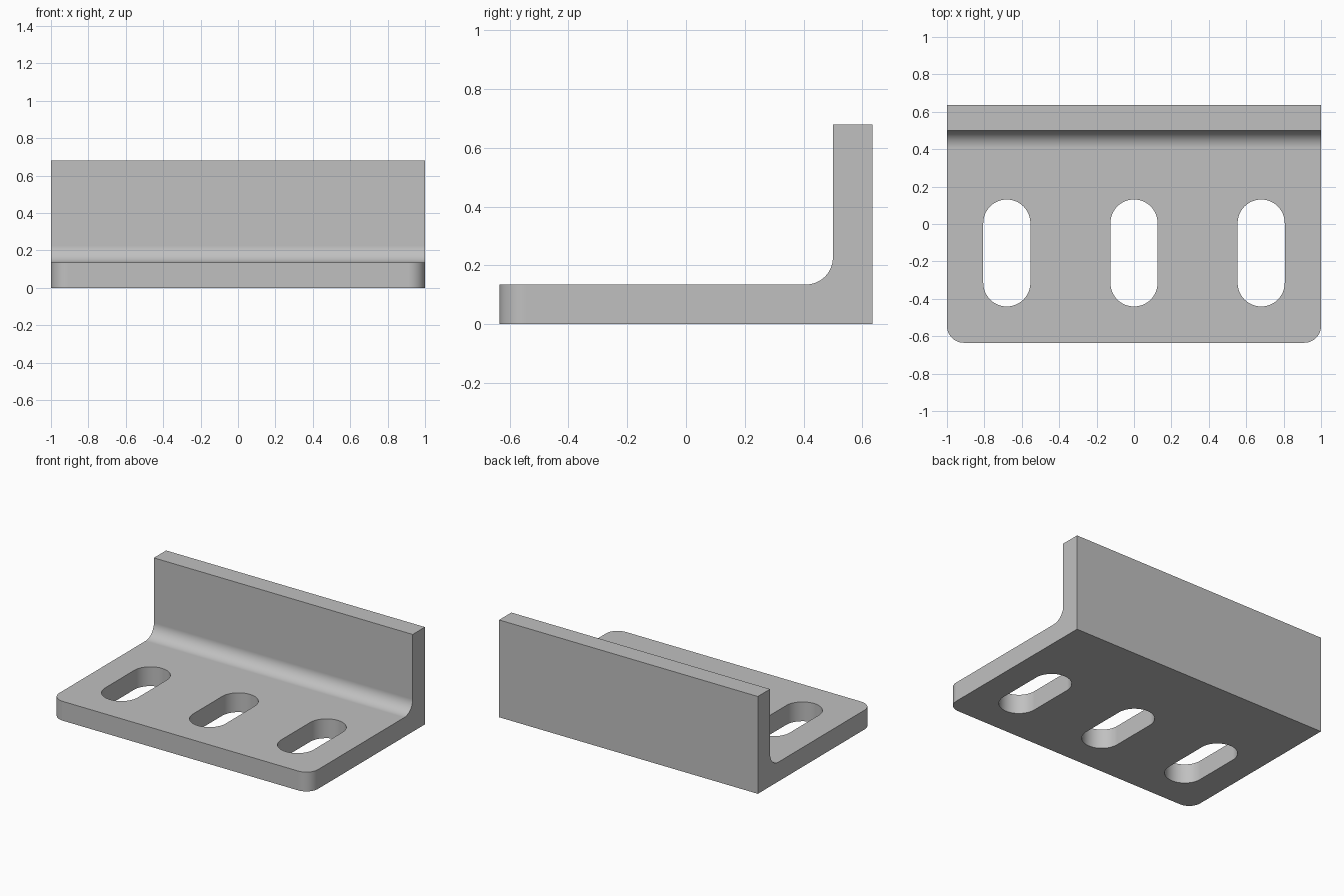
import bpy
import bmesh
import math

if "Cube" in bpy.data.objects:
    bpy.data.objects.remove(bpy.data.objects["Cube"], do_unlink=True)

DEPTH, HEIGHT, THICK = 0.635, 0.68, 0.135
FILLET, CORNER = 0.092, 0.09
SLOT_RADIUS, SLOT_FRONT, SLOT_BACK, SLOT_PITCH = 0.126, -0.315, 0.005, 0.68

# Plain grey metal
metal = bpy.data.materials.new("grey metal")
metal.use_nodes = True
grey = (0.53, 0.53, 0.53, 1)
metal.diffuse_color = grey
metal.node_tree.nodes["Principled BSDF"].inputs["Base Color"].default_value = grey


def extrude(name, points, offset):
    """Make a solid by extruding a closed outline along an offset."""
    bm = bmesh.new()
    face = bm.faces.new([bm.verts.new(p) for p in points])
    result = bmesh.ops.extrude_face_region(bm, geom=[face])
    moved = [g for g in result["geom"] if isinstance(g, bmesh.types.BMVert)]
    bmesh.ops.translate(bm, verts=moved, vec=offset)
    bmesh.ops.recalc_face_normals(bm, faces=bm.faces)
    mesh = bpy.data.meshes.new(name)
    bm.to_mesh(mesh)
    bm.free()
    obj = bpy.data.objects.new(name, mesh)
    bpy.context.collection.objects.link(obj)
    return obj


def round_edges(obj, test, radius):
    """Round the edges whose midpoint and direction pass the test."""
    bm = bmesh.new()
    bm.from_mesh(obj.data)
    edges = [e for e in bm.edges
             if test((e.verts[0].co + e.verts[1].co) / 2, e.verts[1].co - e.verts[0].co)]
    bmesh.ops.bevel(bm, geom=edges, offset=radius, offset_type='OFFSET',
                    segments=12, profile=0.5, affect='EDGES')
    bm.to_mesh(obj.data)
    bm.free()


# L-shaped body: base plate and upright flange
inner = DEPTH - THICK
outline = [(-DEPTH, 0), (DEPTH, 0), (DEPTH, HEIGHT), (inner, HEIGHT),
           (inner, THICK), (-DEPTH, THICK)]
bracket = extrude("angle_bracket", [(-1, y, z) for y, z in outline], (2, 0, 0))
bracket.data.materials.append(metal)

# Inner fillet, then the two front corners of the plate
round_edges(bracket, lambda m, d: abs(d.x) > 1 and abs(m.y - inner) < 0.01
            and abs(m.z - THICK) < 0.01, FILLET)
round_edges(bracket, lambda m, d: abs(d.z) > 0.1 and abs(d.x) + abs(d.y) < 0.01
            and m.y < -DEPTH + 0.01, CORNER)

# Three mounting slots
cutters = []
for i in (-1, 0, 1):
    points = []
    for end_y, start in ((SLOT_BACK, 0), (SLOT_FRONT, math.pi)):
        for k in range(25):
            a = start + math.pi * k / 24
            points.append((i * SLOT_PITCH + SLOT_RADIUS * math.cos(a),
                           end_y + SLOT_RADIUS * math.sin(a), -0.1))
    cutter = extrude("slot_cutter", points, (0, 0, 0.5))
    cutter.hide_render = True
    cutters.append(cutter)
    cut = bracket.modifiers.new("slot", 'BOOLEAN')
    cut.operation = 'DIFFERENCE'
    cut.solver = 'EXACT'
    cut.object = cutter

# Bake the cuts, then smooth the rounded surfaces only
bpy.context.view_layer.update()
graph = bpy.context.evaluated_depsgraph_get()
baked = bpy.data.meshes.new_from_object(bracket.evaluated_get(graph))
bracket.modifiers.clear()
bracket.data = baked
baked.name = "angle_bracket"
baked.materials.clear()
baked.materials.append(metal)
for polygon in baked.polygons:
    polygon.material_index = 0
for cutter in cutters:
    bpy.data.objects.remove(cutter, do_unlink=True)

bpy.ops.object.select_all(action='DESELECT')
bracket.select_set(True)
bpy.context.view_layer.objects.active = bracket
bpy.ops.object.shade_smooth_by_angle(angle=math.radians(30))
weighted = bracket.modifiers.new("weighted normals", 'WEIGHTED_NORMAL')
weighted.keep_sharp = True
